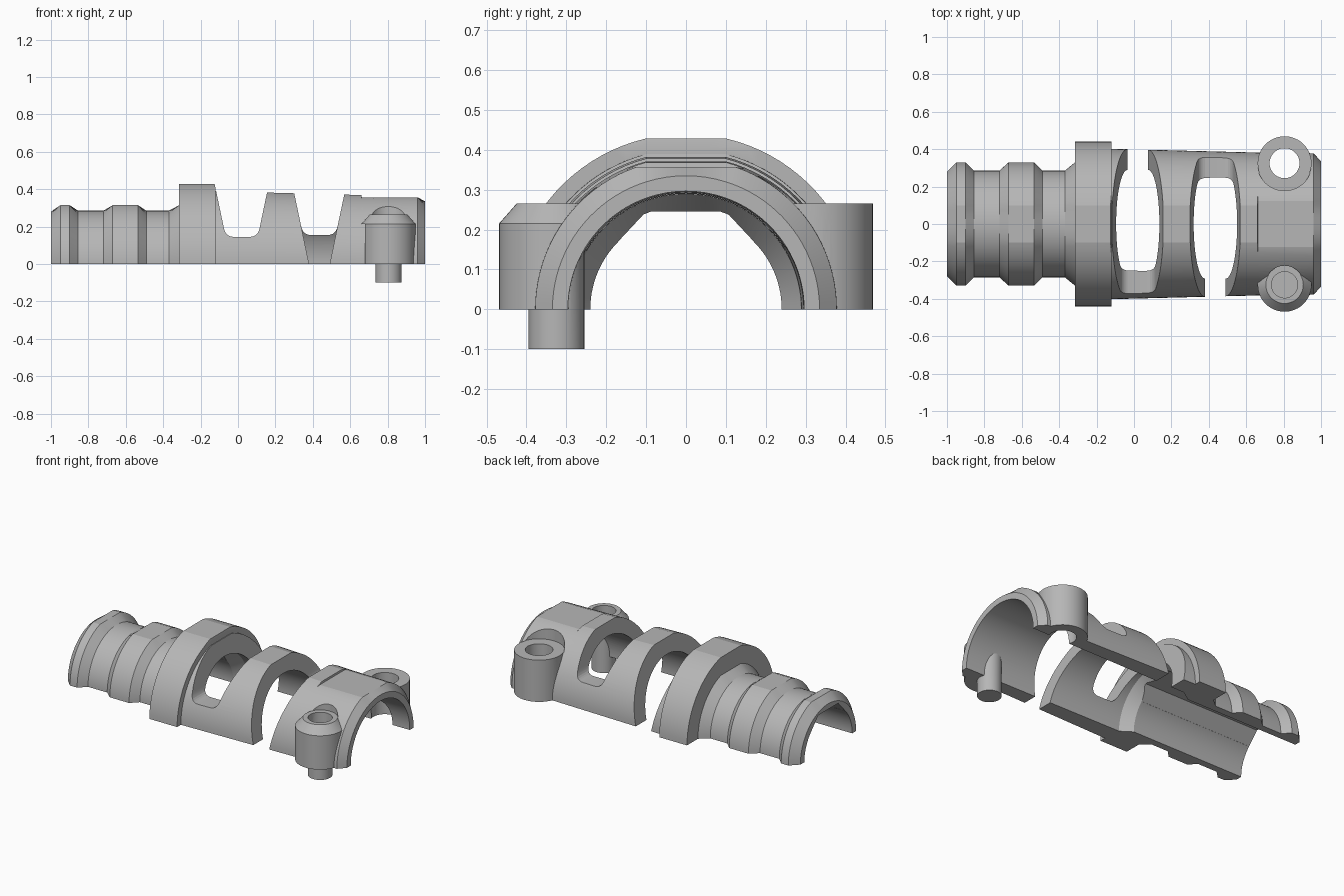
import bpy, bmesh, math

cube = bpy.data.objects.get("Cube")
if cube:
    bpy.data.objects.remove(cube)

grey = bpy.data.materials.new("plain grey")
grey.use_nodes = True
COLOUR = (0.47, 0.47, 0.47, 1)
grey.diffuse_color = COLOUR
grey.node_tree.nodes["Principled BSDF"].inputs["Base Color"].default_value = COLOUR


def loft(name, sections):
    """Closed solid through loops that all have the same point count."""
    bm = bmesh.new()
    rings = [[bm.verts.new(p) for p in s] for s in sections]
    n = len(rings[0])
    for a, b in zip(rings, rings[1:]):
        for i in range(n):
            j = (i + 1) % n
            bm.faces.new((a[i], a[j], b[j], b[i]))
    bm.faces.new(rings[0])
    bm.faces.new(rings[-1])
    bmesh.ops.recalc_face_normals(bm, faces=bm.faces)
    mesh = bpy.data.meshes.new(name)
    bm.to_mesh(mesh)
    bm.free()
    mesh.materials.append(grey)
    obj = bpy.data.objects.new(name, mesh)
    bpy.context.collection.objects.link(obj)
    return obj


def combine(target, tool, operation):
    """Apply a boolean and remove the tool."""
    mod = target.modifiers.new("boolean", "BOOLEAN")
    mod.operation, mod.solver, mod.object = operation, "EXACT", tool
    graph = bpy.context.evaluated_depsgraph_get()
    graph.update()
    result = bpy.data.meshes.new_from_object(target.evaluated_get(graph))
    target.modifiers.clear()
    target.data = result
    bpy.data.objects.remove(tool)


FLAT = 0.1  # half width of the flat crown


def arch(x, r, cap=9, drop=0):
    """Half-round section, with an optional flat crown and lowered feet."""
    a = math.acos(FLAT / r)
    angles = [a * i / 20 for i in range(21)]
    angles += [a + (math.pi - 2 * a) * i / 8 for i in range(1, 8)]
    angles += [math.pi - t for t in angles[20::-1]]
    pts = [(x, r * math.cos(t), min(r * math.sin(t), cap)) for t in angles]
    if drop:
        pts = [(x, r, -drop)] + pts + [(x, -r, -drop)]
    return pts


def crown(r):
    return math.sqrt(r * r - FLAT * FLAT)


def post(name, x, y, levels):
    """Round upright from (height, radius) levels."""
    turn = [math.tau * i / 48 for i in range(48)]
    return loft(name, [[(x + r * math.cos(t), y + r * math.sin(t), z) for t in turn]
                       for z, r in levels])


# Outer half shell: ribbed sleeve, collar, tapered body
outline = [(-1, .28, 0), (-.95, .33, 1), (-.9, .33, 1), (-.855, .285, 0),
           (-.72, .285, 0), (-.67, .33, 1), (-.535, .33, 1), (-.49, .285, 0),
           (-.37, .285, 0), (-.315, .33, 1), (-.315, .44, 1), (-.12, .44, 1),
           (-.12, .402, 1), (.66, .382, 1)]
sections = [arch(x, r, crown(r) if flat else 9) for x, r, flat in outline]
sections += [arch(.662, .382, .357), arch(.96, .378, .357), arch(1, .335)]
shell = loft("cable_clamp_half_shell", sections)

# Screw bosses: a plain one at the back, a chamfered one at the front
BX, BY, TOP = .805, .325, .265
combine(shell, post("back_clearance", BX, BY, [(TOP, .147), (.6, .147)]), "DIFFERENCE")
combine(shell, post("front_clearance", BX, -BY, [(TOP, .102), (.6, .102)]), "DIFFERENCE")
combine(shell, post("back_boss", BX, BY, [(0, .144), (TOP, .144)]), "UNION")
combine(shell, post("front_boss", BX, -BY, [(0, .144), (.215, .144), (TOP, .1)]), "UNION")

# Stepped bore, with a chamfered channel in the narrow end
bore = [(-1.1, .24), (-.2, .24), (-.13, .288), (1.1, .297)]
combine(shell, loft("bore", [arch(x, r, drop=.1) for x, r in bore]), "DIFFERENCE")
channel = [(.17, -.1), (.17, .17), (.1, .245), (-.1, .245), (-.17, .17), (-.17, -.1)]
combine(shell, loft("channel", [[(x, y, z) for y, z in channel] for x in (-1.1, -.17)]),
        "DIFFERENCE")


def slot_section(cx, y, floor):
    """Tapered slot outline with rounded floor corners."""
    def half(z):
        return .055 + .21 * z
    r, top = .045, .6
    side = [(half(top), top)]
    for i in range(7):
        t = i / 6
        x = (1 - t) ** 2 * half(floor + r) + 2 * t * (1 - t) * half(floor) + t * t * (half(floor) - r)
        side.append((x, floor + r * (1 - t) ** 2))
    side += [(-x, z) for x, z in reversed(side)]
    return [(cx + x, y, z) for x, z in side]


# Slots open on alternate sides, bridged on the other
for cx, open_side, floor in ((.02, 1, .145), (.435, -1, .155)):
    steps = [(-.6, floor), (-.06, floor), (.06, -.1), (.6, -.1)]
    cutter = loft("slot", [slot_section(cx, open_side * y, f) for y, f in steps])
    combine(shell, cutter, "DIFFERENCE")

# Screw holes
for y, r in ((BY, .08), (-BY, .07)):
    combine(shell, post("screw_hole", BX, y, [(-.1, r), (.7, r)]), "DIFFERENCE")

# Smooth curves with crisp edges
bpy.ops.object.select_all(action="DESELECT")
shell.select_set(True)
bpy.context.view_layer.objects.active = shell
bpy.ops.object.shade_smooth_by_angle(angle=math.radians(12))
